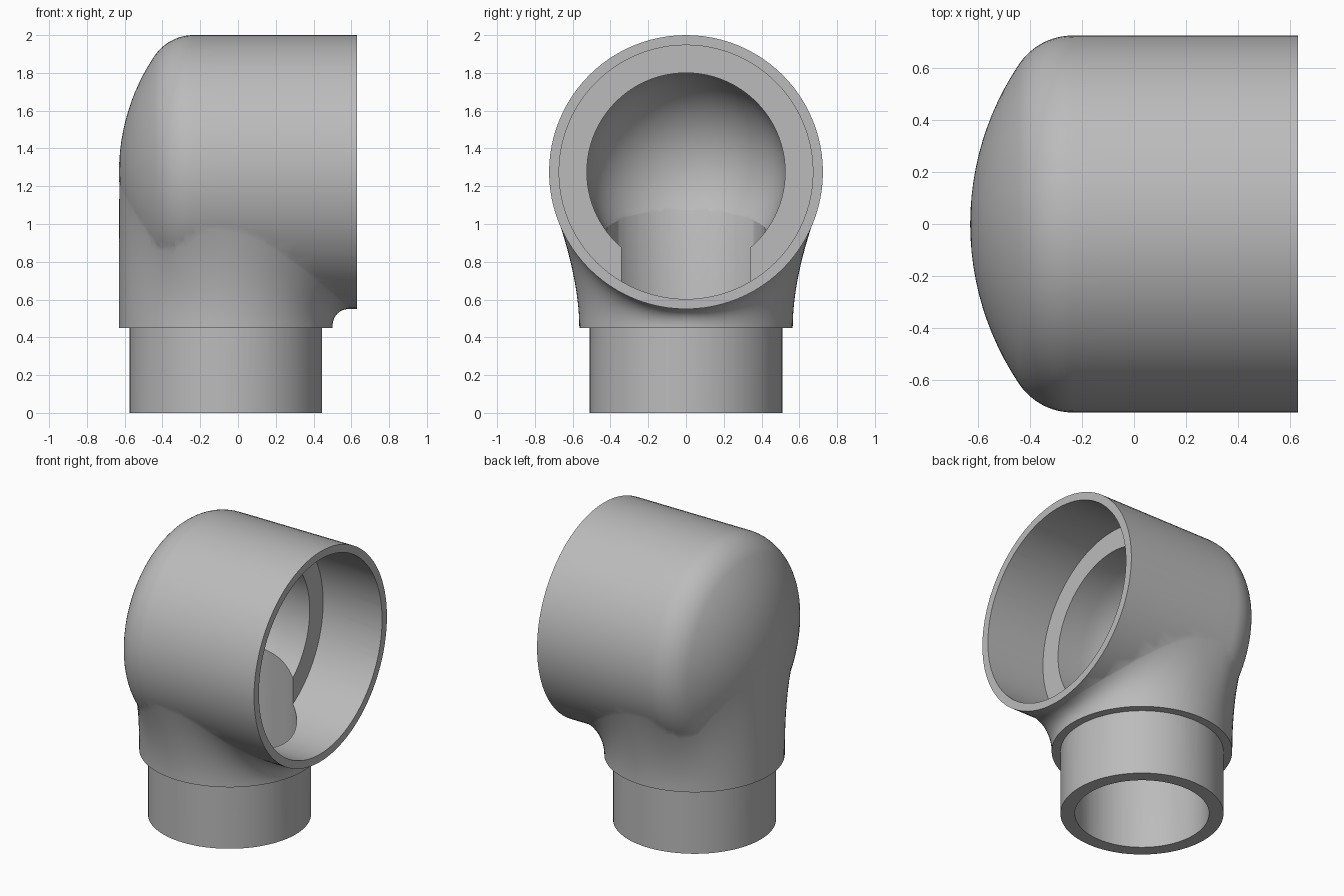
import bpy, bmesh, math
from mathutils import Vector

if "Cube" in bpy.data.objects:
    bpy.data.objects.remove(bpy.data.objects["Cube"])

N = 96                       # sides of all round parts
AX_Z, R_MAIN = 1.275, 0.725  # horizontal socket axis height and radius
NECK_X, R_NECK = -0.065, 0.565
LEFT, RIGHT = -0.63, 0.63
R_DOME, R_EDGE = 1.1, 0.25   # domed end and its rounded shoulder
DOME_C = LEFT + R_DOME
EDGE_R = R_MAIN - R_EDGE
EDGE_X = DOME_C - math.sqrt((R_DOME - R_EDGE) ** 2 - EDGE_R ** 2)
A_JOIN = math.asin(EDGE_R / (R_DOME - R_EDGE))

grey = bpy.data.materials.new("light_grey")
grey.diffuse_color = (0.5, 0.5, 0.5, 1)
grey.use_nodes = True
grey.node_tree.nodes["Principled BSDF"].inputs["Base Color"].default_value = grey.diffuse_color


def loft(name, rings):
    """Closed solid through rings of equal size, ends fanned to their centres."""
    bm = bmesh.new()
    vs = [[bm.verts.new(p) for p in ring] for ring in rings]
    n = len(vs[0])
    for a, b in zip(vs, vs[1:]):
        for i in range(n):
            j = (i + 1) % n
            bm.faces.new((a[i], a[j], b[j], b[i]))
    for ring, pts in ((vs[0], rings[0]), (vs[-1], rings[-1])):
        c = bm.verts.new(sum((Vector(p) for p in pts), Vector()) / n)
        for i in range(n):
            bm.faces.new((ring[i], ring[(i + 1) % n], c))
    bmesh.ops.recalc_face_normals(bm, faces=bm.faces)
    me = bpy.data.meshes.new(name)
    bm.to_mesh(me)
    bm.free()
    me.materials.append(grey)
    ob = bpy.data.objects.new(name, me)
    bpy.context.collection.objects.link(ob)
    return ob


def lathe_x(name, profile):
    """Revolve (x, radius) points round the socket axis."""
    return loft(name, [[(x, r * math.cos(t), AX_Z + r * math.sin(t))
                        for t in (2 * math.pi * i / N for i in range(N))]
                       for x, r in profile])


def upright(name, r, z0, z1):
    return loft(name, [[(NECK_X + r * math.cos(2 * math.pi * i / N),
                         r * math.sin(2 * math.pi * i / N), z)
                        for i in range(N)] for z in (z0, z1)])


def body_radius(x):
    """Outer radius of the horizontal body at x."""
    if x <= LEFT:
        return 0
    if x < DOME_C - R_DOME * math.cos(A_JOIN):
        return math.sqrt(R_DOME ** 2 - (DOME_C - x) ** 2)
    if x < EDGE_X:
        return EDGE_R + math.sqrt(max(0, R_EDGE ** 2 - (EDGE_X - x) ** 2))
    return R_MAIN


# horizontal body: shallow dome, rounded shoulder, straight barrel
prof = []
for i in range(13):
    a = A_JOIN * max(i, 0.15) / 12
    prof.append((DOME_C - R_DOME * math.cos(a), R_DOME * math.sin(a)))
for i in range(1, 13):
    a = A_JOIN + (math.pi / 2 - A_JOIN) * i / 12
    prof.append((EDGE_X - R_EDGE * math.cos(a), EDGE_R + R_EDGE * math.sin(a)))
prof += [(EDGE_X + (RIGHT - EDGE_X) * i / 8, R_MAIN) for i in range(1, 9)]
elbow = lathe_x("elbow_fitting", prof)


# neck: round at the foot, each side sweeping in a curve onto the body
def neck_column(t):
    c, s = math.cos(t), abs(math.sin(t))
    if c >= 0:
        r2 = 0.67
        h = math.sqrt(R_MAIN ** 2 - (r2 * s) ** 2)
        z2 = AX_Z - h
        z1 = z2 - (r2 - R_NECK) * s * s * r2 / h
    else:
        k = math.acos(s) / (math.pi / 2)
        z2, z1 = 1.0 + 0.275 * k, 0.74 + 0.16 * k
        lo, hi = 0.3, 1.0
        for _ in range(40):
            r2 = (lo + hi) / 2
            inside = math.hypot(r2 * s, z2 - AX_Z) < body_radius(NECK_X + r2 * c)
            lo, hi = (r2, hi) if inside else (lo, r2)
    z1 -= 0.06 * s
    r2 -= 0.002
    z2 += 0.002
    col = []
    for i in range(15):
        u = i / 14
        col.append((R_NECK * (1 - u * u) + r2 * u * u,
                    0.45 * (1 - u) ** 2 + 2 * u * (1 - u) * z1 + u * u * z2))
    col.append((0.4, z2 + 0.12))
    return [(NECK_X + r * c, r * math.sin(t), z) for r, z in col]


cols = [neck_column(2 * math.pi * i / N) for i in range(N)]
neck = loft("neck", [list(ring) for ring in zip(*cols)])

# spigot at the foot
spigot = upright("spigot", 0.51, 0, 0.6)

# hollow inside: rounded end, bore, stop ledge and wide socket
R_BORE = 0.525
hollow = [(-R_BORE * math.cos(a), R_BORE * math.sin(a))
          for a in (math.pi / 2 * max(i, 0.2) / 16 for i in range(17))]
hollow += [(0.18, R_BORE), (0.18, 0.672), (0.8, 0.672)]
socket_cut = lathe_x("socket_cutter", hollow)
bore_cut = upright("bore_cutter", 0.42, -0.1, 1.25)

# join the solids, then cut the passages
bpy.context.view_layer.objects.active = elbow
for part, op in ((neck, 'UNION'), (spigot, 'UNION'),
                 (socket_cut, 'DIFFERENCE'), (bore_cut, 'DIFFERENCE')):
    part.hide_render = True
    m = elbow.modifiers.new(part.name, 'BOOLEAN')
    m.object, m.operation, m.solver = part, op, 'EXACT'
    bpy.ops.object.modifier_apply(modifier=m.name)
    bpy.data.objects.remove(part)

bpy.ops.object.select_all(action='DESELECT')
elbow.select_set(True)
bpy.ops.object.shade_smooth_by_angle(angle=math.radians(30))
